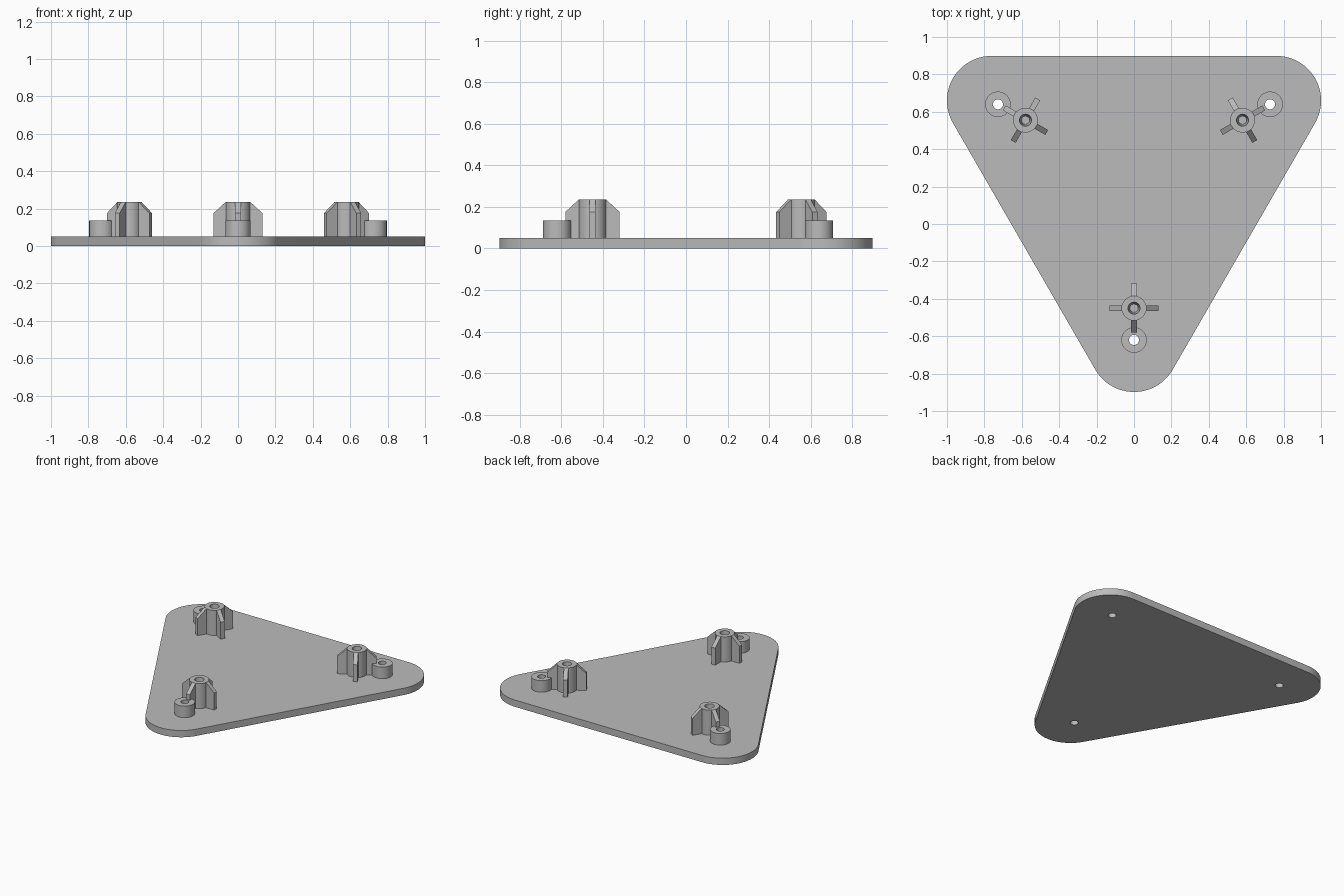
import bpy, bmesh
from math import pi, cos, sin, radians
from mathutils import Matrix, Vector

cube = bpy.data.objects.get("Cube")
if cube:
    bpy.data.objects.remove(cube)

CENTRE = Vector((0, 0.22, 0))     # centroid of the triangle
CORNERS = [radians(a) for a in (-90, 30, 150)]
CORNER_DIST, CORNER_R = 0.879, 0.239
PLATE_TOP = 0.05
BOSS_DIST, TUBE_DIST = 0.67, 0.84
BOSS_R, BOSS_TOP = 0.066, 0.235
TUBE_R, HOLE_R, TUBE_TOP = 0.068, 0.027, 0.135

grey = bpy.data.materials.new("plain_grey")
grey.use_nodes = True
colour = (0.5, 0.5, 0.5, 1)
grey.diffuse_color = colour
grey.node_tree.nodes["Principled BSDF"].inputs["Base Color"].default_value = colour


def polar(angle, dist):
    return Vector((cos(angle) * dist, sin(angle) * dist, 0))


def add_object(name, mesh, matrix=Matrix()):
    ob = bpy.data.objects.new(name, mesh)
    bpy.context.collection.objects.link(ob)
    mesh.materials.clear()
    mesh.materials.append(grey)
    ob.matrix_world = matrix
    bpy.ops.object.select_all(action='DESELECT')
    ob.select_set(True)
    bpy.context.view_layer.objects.active = ob
    bpy.ops.object.shade_smooth_by_angle(angle=radians(30))
    return ob


def finish(bm, name, matrix):
    bmesh.ops.remove_doubles(bm, verts=bm.verts, dist=1e-5)
    bmesh.ops.recalc_face_normals(bm, faces=bm.faces)
    mesh = bpy.data.meshes.new(name)
    bm.to_mesh(mesh)
    bm.free()
    return add_object(name, mesh, matrix)


def lathe(name, profile, matrix):
    """Spin a list of (radius, height) points around z."""
    bm = bmesh.new()
    verts = [bm.verts.new((r, 0, z)) for r, z in profile]
    edges = [bm.edges.new(pair) for pair in zip(verts, verts[1:])]
    bmesh.ops.spin(bm, geom=verts + edges, axis=(0, 0, 1), cent=(0, 0, 0),
                   angle=2 * pi, steps=48)
    return finish(bm, name, matrix)


def rib(name, matrix, half=0.015, inner=0.05, outer=0.131, shoulder=0.175):
    """Upright fin with a sloped outer top corner."""
    bm = bmesh.new()
    outline = [(inner, PLATE_TOP), (outer, PLATE_TOP), (outer, shoulder),
               (BOSS_R, BOSS_TOP), (inner, BOSS_TOP)]
    face = bm.faces.new([bm.verts.new((x, -half, z)) for x, z in outline])
    side = bmesh.ops.extrude_face_region(bm, geom=[face])
    bmesh.ops.translate(bm, vec=(0, 2 * half, 0),
                        verts=[g for g in side["geom"] if isinstance(g, bmesh.types.BMVert)])
    return finish(bm, name, matrix)


# Rounded triangular plate with three through holes
def add_loop(curve, points):
    spline = curve.splines.new('POLY')
    spline.points.add(len(points) - 1)
    for p, co in zip(spline.points, points):
        p.co = (co.x, co.y, 0, 1)
    spline.use_cyclic_u = True


curve = bpy.data.curves.new("plate_outline", 'CURVE')
curve.dimensions = '2D'
curve.fill_mode = 'BOTH'
curve.extrude = PLATE_TOP / 2
STEPS = 32
add_loop(curve, [CENTRE + polar(a, CORNER_DIST)
                 + polar(a + radians(120) * (i / STEPS - 0.5), CORNER_R)
                 for a in CORNERS for i in range(STEPS + 1)])
for a in CORNERS:
    add_loop(curve, [CENTRE + polar(a, TUBE_DIST) + polar(2 * pi * i / 48, HOLE_R)
                     for i in range(48)])
helper = bpy.data.objects.new("plate_outline", curve)
bpy.context.collection.objects.link(helper)
bpy.context.view_layer.update()
plate_mesh = bpy.data.meshes.new_from_object(
    helper.evaluated_get(bpy.context.evaluated_depsgraph_get()))
bpy.data.objects.remove(helper)
bm = bmesh.new()
bm.from_mesh(plate_mesh)
finish(bm, "plate", Matrix.Translation((0, 0, PLATE_TOP / 2)))

# Ribbed boss and screw tube at every corner
for label, a in zip(("front", "left", "right"), CORNERS):
    turn = Matrix.Rotation(a, 4, 'Z')
    boss_at = Matrix.Translation(CENTRE + polar(a, BOSS_DIST)) @ turn
    tube_at = Matrix.Translation(CENTRE + polar(a, TUBE_DIST)) @ turn
    lathe(label + "_boss", [(BOSS_R, PLATE_TOP), (BOSS_R, BOSS_TOP), (0.032, BOSS_TOP),
                            (0.022, 0.1), (0, 0.1)], boss_at)
    lathe(label + "_screw_tube", [(TUBE_R, PLATE_TOP), (TUBE_R, TUBE_TOP),
                                  (HOLE_R, TUBE_TOP), (HOLE_R, PLATE_TOP)], tube_at)
    for i in range(4):
        rib(f"{label}_rib_{i + 1}", boss_at @ Matrix.Rotation(i * pi / 2, 4, 'Z'))
